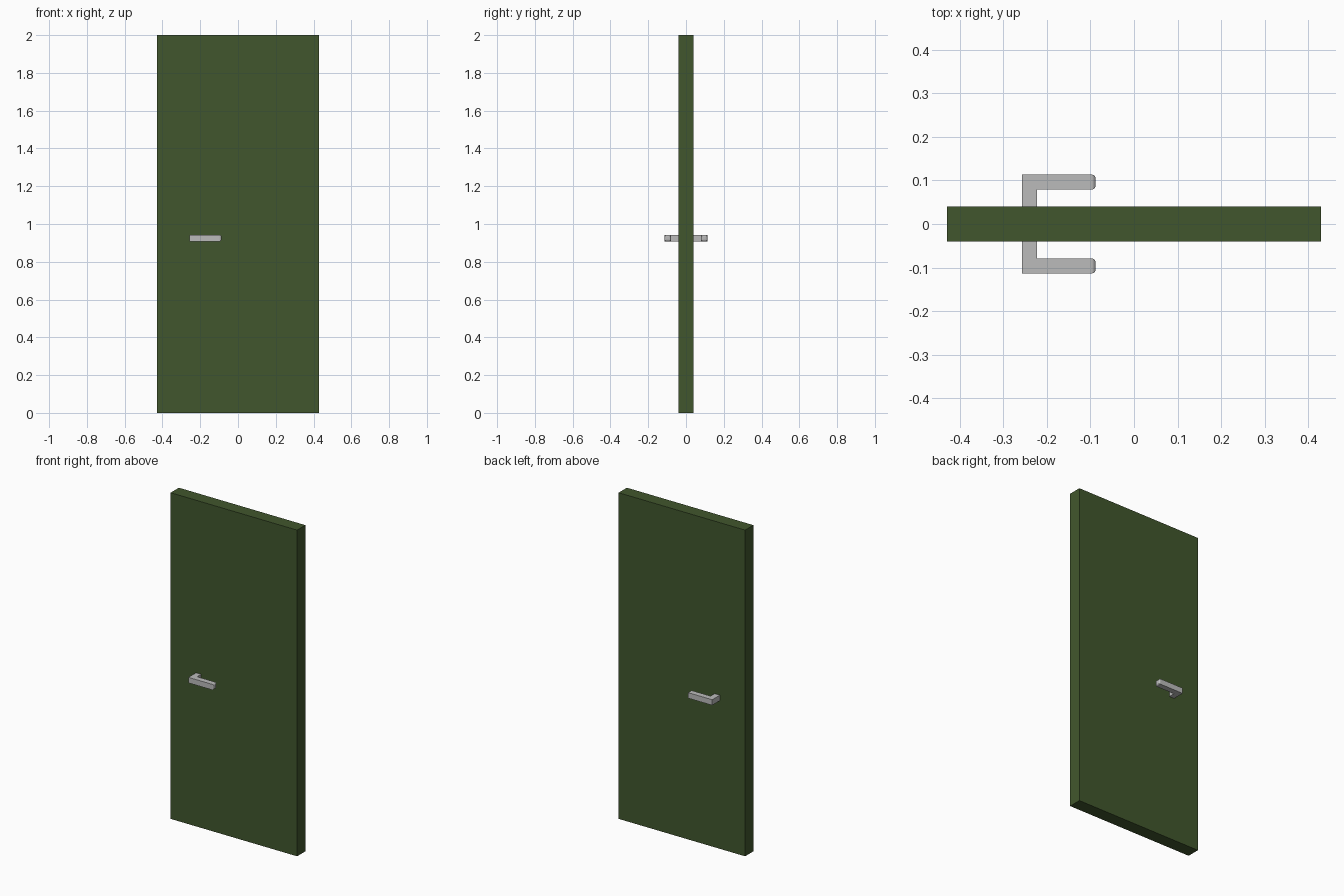
import bpy, bmesh

if "Cube" in bpy.data.objects:
    bpy.data.objects.remove(bpy.data.objects["Cube"])


def material(name, rgb):
    m = bpy.data.materials.new(name)
    m.diffuse_color = (*rgb, 1.0)
    m.use_nodes = True
    m.node_tree.nodes["Principled BSDF"].inputs["Base Color"].default_value = m.diffuse_color
    return m


def add_object(name, bm, mat):
    bmesh.ops.recalc_face_normals(bm, faces=bm.faces)
    mesh = bpy.data.meshes.new(name)
    bm.to_mesh(mesh)
    bm.free()
    mesh.materials.append(mat)
    ob = bpy.data.objects.new(name, mesh)
    bpy.context.collection.objects.link(ob)
    return ob


green = material("dark green", (0.053, 0.094, 0.026))
metal = material("light grey", (0.50, 0.50, 0.50))

# Door panel
bm = bmesh.new()
bmesh.ops.create_cube(bm, size=1)
for v in bm.verts:
    v.co.x *= 0.858
    v.co.y *= 0.08
    v.co.z = (v.co.z + 0.5) * 2.0
add_object("door_panel", bm, green)

# Lever handles: L-shaped outline raised to a bar, with a rounded tip
X0, X1, TIP = -0.257, -0.222, -0.088
Y_IN, Y_OUT = 0.079, 0.1135
Z0, Z1 = 0.908, 0.942
outline = [(X0, 0.038), (X1, 0.038), (X1, Y_IN), (TIP, Y_IN), (TIP, Y_OUT), (X0, Y_OUT)]

for name, side in (("front_handle", -1), ("back_handle", 1)):
    bm = bmesh.new()
    face = bm.faces.new([bm.verts.new((x, y * side, Z0)) for x, y in outline])
    up = bmesh.ops.extrude_face_region(bm, geom=[face])["geom"]
    for v in up:
        if isinstance(v, bmesh.types.BMVert):
            v.co.z = Z1
    bmesh.ops.recalc_face_normals(bm, faces=bm.faces)
    tip_edges = [e for e in bm.edges if all(abs(v.co.x - TIP) < 1e-5 for v in e.verts)]
    bmesh.ops.bevel(bm, geom=tip_edges, offset=0.009, segments=3, profile=0.5,
                    affect='EDGES', clamp_overlap=True)
    add_object(name, bm, metal)
